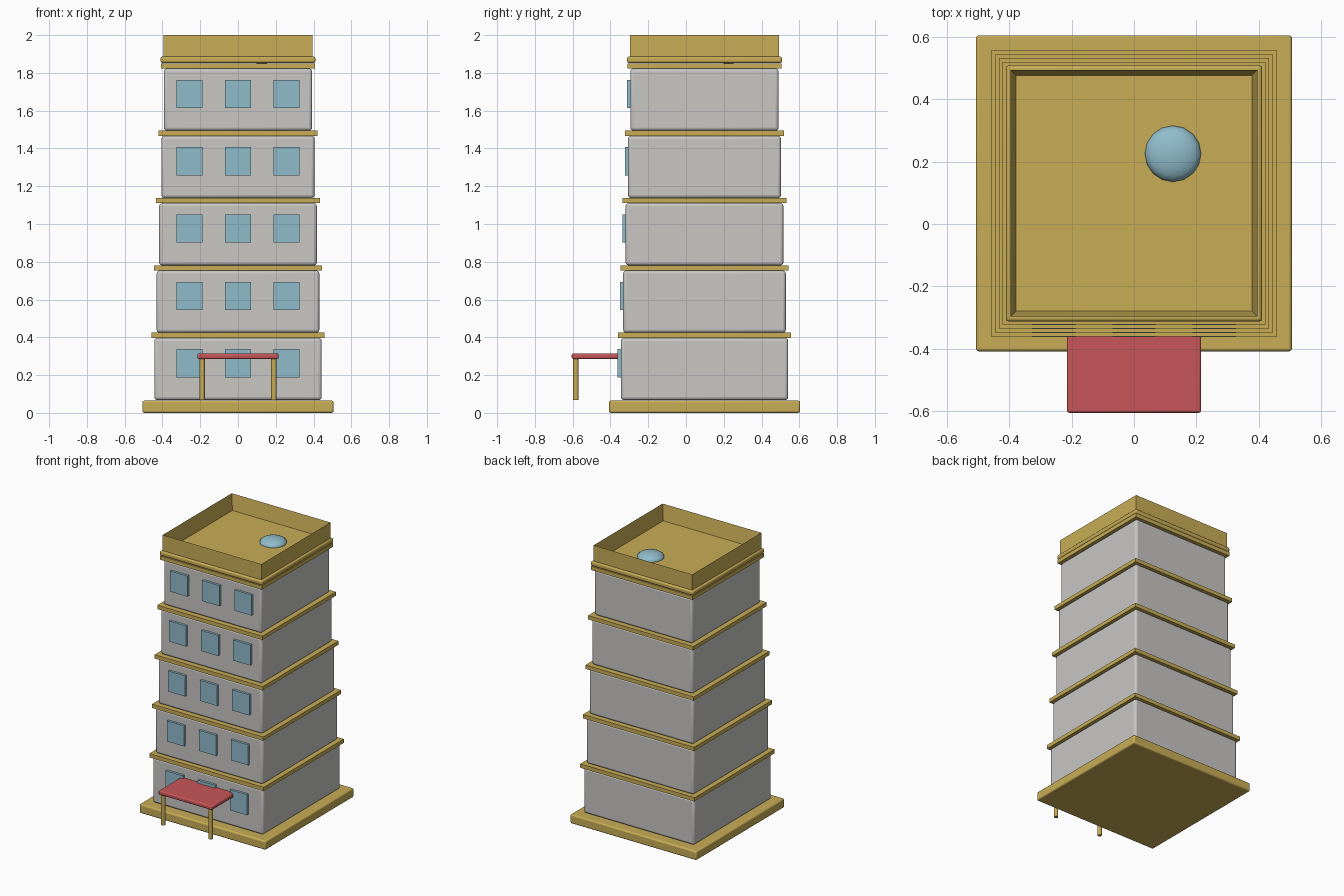
import bpy
import bmesh
import math

if "Cube" in bpy.data.objects:
    bpy.data.objects.remove(bpy.data.objects["Cube"], do_unlink=True)


def material(name, rgb):
    mat = bpy.data.materials.new(name)
    mat.use_nodes = True
    mat.diffuse_color = (*rgb, 1)
    mat.node_tree.nodes["Principled BSDF"].inputs["Base Color"].default_value = (*rgb, 1)
    return mat


GOLD = material("ochre trim", (0.58, 0.42, 0.093))
GREY = material("wall grey", (0.58, 0.57, 0.55))
BLUE = material("glass blue", (0.28, 0.5, 0.6))
RED = material("awning red", (0.58, 0.093, 0.1))

CY = 0.098      # centre of the tower in depth
FLOORS = 5
PITCH = 0.3565  # storey height


def finish(obj, name, mat, bevel=0):
    obj.name = name
    obj.data.materials.append(mat)
    if bevel:
        mod = obj.modifiers.new("rounded edges", "BEVEL")
        mod.width = bevel
        mod.segments = 3
        bpy.ops.object.shade_smooth_by_angle(angle=math.radians(35))
    return obj


def box(name, mat, x, y, z, bevel=0):
    """Box from (low, high) ranges on each axis."""
    centre = [(a + b) / 2 for a, b in (x, y, z)]
    bpy.ops.mesh.primitive_cube_add(size=1, location=centre)
    obj = bpy.context.object
    size = [b - a for a, b in (x, y, z)]
    for v in obj.data.vertices:
        v.co = [c * s for c, s in zip(v.co, size)]
    return finish(obj, name, mat, bevel)


def slab(name, mat, half, low, high, bevel=0):
    """Square block centred on the tower."""
    return box(name, mat, (-half, half), (CY - half, CY + half), (low, high), bevel)


slab("base", GOLD, 0.506, 0, 0.065, 0.01)

# Storeys taper upward, each with a ledge and three windows
for i in range(FLOORS):
    z = 0.068 + i * PITCH
    half = 0.443 - i * 0.0127
    slab(f"storey_{i + 1}", GREY, half, z, z + 0.329, 0.016)
    slab(f"ledge_{i + 1}", GOLD, 0.458 - i * 0.0125, z + 0.329, z + 0.357, 0)
    front = CY - half
    for j in (-1, 0, 1):
        cx = j * 0.257
        box(f"window_{i + 1}_{j + 2}", BLUE, (cx - 0.069, cx + 0.069),
            (front - 0.017, front + 0.02), (z + 0.12, z + 0.269))

# Roof slab and hollow parapet
slab("roof_slab", GOLD, 0.41, 1.853, 1.886, 0.01)
outer, inner = 0.395, 0.37
parapet = slab("parapet", GOLD, outer, 1.88, 2)
bm = bmesh.new()
bm.from_mesh(parapet.data)
top = max(bm.faces, key=lambda f: f.calc_center_median().z)
bmesh.ops.inset_region(bm, faces=[top], thickness=outer - inner)
for v in top.verts:
    v.co.z -= 0.113
bm.to_mesh(parapet.data)
bm.free()

# Flattened skylight dome
bpy.ops.mesh.primitive_uv_sphere_add(segments=16, ring_count=10, radius=0.09,
                                     location=(0.125, 0.225, 1.887))
for v in bpy.context.object.data.vertices:
    v.co.z *= 0.42
finish(bpy.context.object, "skylight_dome", BLUE)
bpy.ops.object.shade_smooth()

# Entrance awning on two posts
box("awning", RED, (-0.215, 0.215), (-0.605, -0.34), (0.286, 0.315), 0.008)
for name, x in (("left_post", 0.19), ("right_post", -0.19)):
    bpy.ops.mesh.primitive_cylinder_add(vertices=16, radius=0.014, depth=0.225,
                                        location=(x, -0.583, 0.18))
    finish(bpy.context.object, name, GOLD)
    bpy.ops.object.shade_smooth_by_angle()
